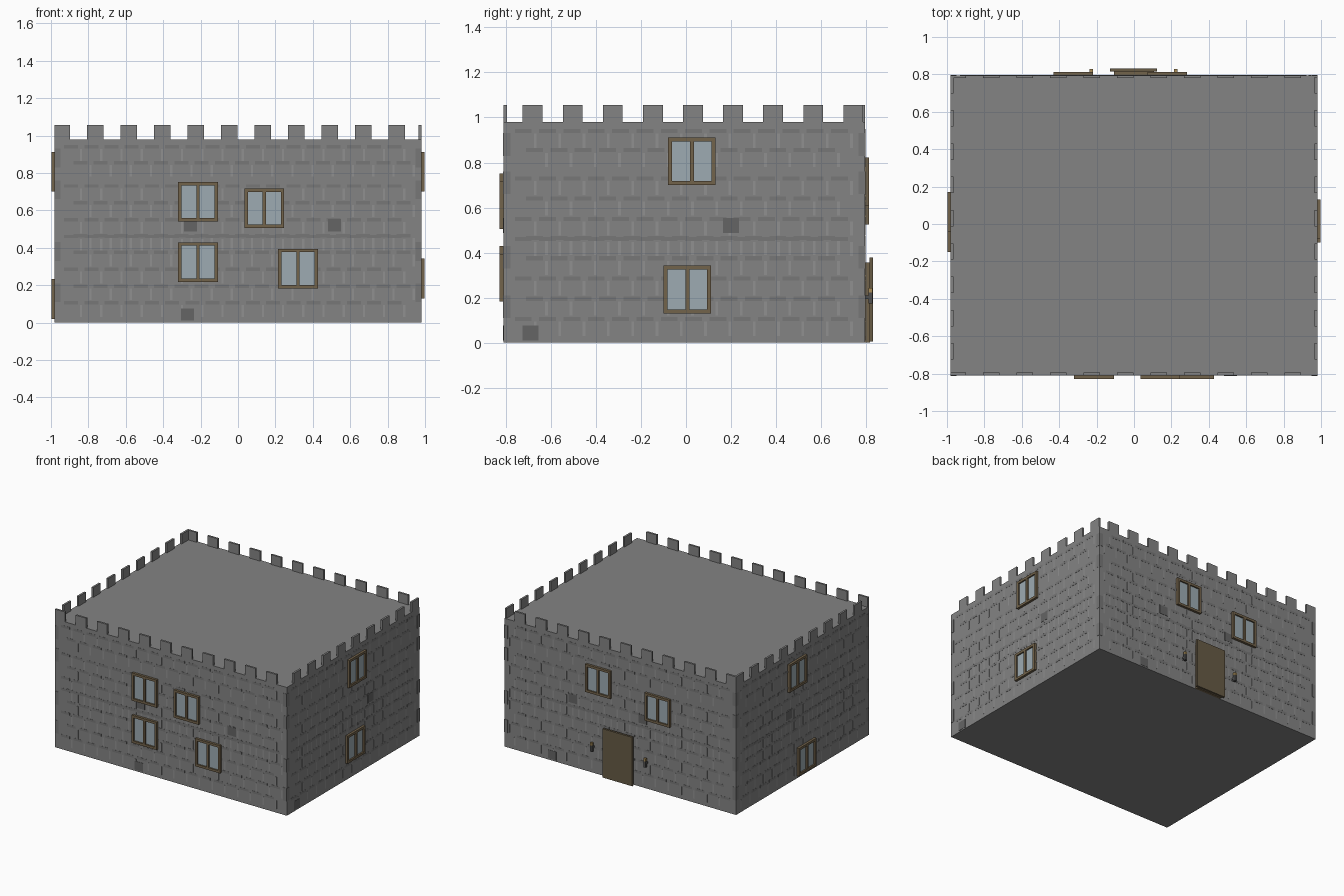
import bpy, bmesh

if "Cube" in bpy.data.objects:
    bpy.data.objects.remove(bpy.data.objects["Cube"])

X, Y0, Y1, H = 0.98, -0.81, 0.795, 0.98


def material(name, r, g, b):
    m = bpy.data.materials.new(name)
    m.diffuse_color = (r, g, b, 1)
    m.use_nodes = True
    m.node_tree.nodes["Principled BSDF"].inputs["Base Color"].default_value = m.diffuse_color
    return m


STONE = material("stone", 0.23, 0.23, 0.23)
JOINT = material("light_joint", 0.28, 0.28, 0.28)
DARK = material("shaded_stone", 0.185, 0.185, 0.185)
ODD = material("dark_stone", 0.13, 0.13, 0.13)
WOOD = material("wood", 0.17, 0.125, 0.07)
DOOR = material("door_wood", 0.135, 0.105, 0.06)
GLASS = material("glass", 0.34, 0.41, 0.45)
IRON = material("iron", 0.08, 0.08, 0.08)
FLAME = material("torch_tip", 0.40, 0.27, 0.10)

# each wall maps (u along wall, d outward, z) to the world
WALLS = {
    "front": lambda u, d, z: (u, Y0 - d, z),
    "back": lambda u, d, z: (u, Y1 + d, z),
    "right": lambda u, d, z: (X + d, u, z),
    "left": lambda u, d, z: (-X - d, u, z),
}


def boxes(name, wall, specs, mat):
    """One object from boxes given as (u0, u1, d0, d1, z0, z1) on a wall."""
    place = WALLS[wall]
    bm = bmesh.new()
    for u0, u1, d0, d1, z0, z1 in specs:
        v = [bm.verts.new(place(u, d, z))
             for z in (z0, z1) for u, d in ((u0, d0), (u1, d0), (u1, d1), (u0, d1))]
        for f in ((0, 1, 2, 3), (4, 5, 6, 7), (0, 1, 5, 4),
                  (1, 2, 6, 5), (2, 3, 7, 6), (3, 0, 4, 7)):
            bm.faces.new([v[i] for i in f])
    bmesh.ops.recalc_face_normals(bm, faces=bm.faces)
    me = bpy.data.meshes.new(name)
    bm.to_mesh(me)
    bm.free()
    me.materials.append(mat)
    ob = bpy.data.objects.new(name, me)
    bpy.context.collection.objects.link(ob)
    return ob


# solid block of the keep
boxes("keep_body", "front", [(-X, X, Y0 - Y1, 0, 0, H)], STONE)

# thin battlements flush with the wall faces
for wall in WALLS:
    if wall in ("front", "back"):
        starts = [-0.985 + 0.179 * i for i in range(11)]
    else:
        starts = [-0.725 + 0.178 * i for i in range(9)]
    lim = X if wall in ("front", "back") else Y1
    boxes(wall + "_battlements", wall,
          [(max(s, -X), min(s + 0.088, lim), -0.015, 0, H, 1.055) for s in starts], STONE)

# brick courses: shaded dashes below each course, light joints between
COURSES = [b + 0.09 * k for b in (0.105, 0.46) for k in range(5)]
COURSES = [z for z in COURSES if z < 0.82] + [0.855, 0.94]
COURSES = sorted({round(z, 3) for z in COURSES})
for wall in WALLS:
    lo, hi = (-X, X) if wall in ("front", "back") else (Y0, Y1)
    dashes, joints = [], []
    for row, z in enumerate(COURSES):
        u = lo + 0.05 + 0.05 * (row % 2)
        while u < hi - 0.11:
            dashes.append((u, u + 0.075, 0, 0.001, z - 0.009, z + 0.009))
            joints.append((u + 0.085, u + 0.097, 0, 0.001, z - 0.075, z - 0.012))
            u += 0.108
    boxes(wall + "_course_shadows", wall, dashes, DARK)
    boxes(wall + "_brick_joints", wall, joints, JOINT)
    quoins = [(a, a + 0.03, 0, 0.0015, z, z + 0.1)
              for a in (lo, hi - 0.03) for z in (0.11, 0.33, 0.66, 0.83)]
    boxes(wall + "_corner_stones", wall, quoins, DARK)

# odd darker stones
ODD_STONES = {
    "front": [(-0.255, 0.52), (0.515, 0.52), (-0.27, 0.043)],
    "right": [(0.2, 0.52), (-0.69, 0.043)],
    "back": [(0.40, 0.52), (-0.19, 0.52), (0.575, 0.043)],
    "left": [(0.16, 0.52)],
}
for wall, spots in ODD_STONES.items():
    boxes(wall + "_dark_stones", wall,
          [(u - 0.035, u + 0.035, 0, 0.002, z - 0.033, z + 0.033) for u, z in spots], ODD)

# windows: lower corner (u, z) of each square frame
WINDOWS = {
    "front": [(-0.32, 0.54), (0.035, 0.505), (-0.32, 0.217), (0.215, 0.182)],
    "right": [(-0.08, 0.70), (-0.10, 0.13)],
    "left": [(-0.04, 0.70), (-0.15, 0.02)],
    "back": [(0.072, 0.61), (-0.43, 0.525)],
}
S, B, D = 0.212, 0.018, 0.018
for wall, spots in WINDOWS.items():
    for i, (u, z) in enumerate(spots):
        name = f"{wall}_window_{i + 1}"
        m = u + S / 2
        boxes(name + "_frame", wall, [
            (u, u + S, 0, D, z, z + B), (u, u + S, 0, D, z + S - B, z + S),
            (u, u + B, 0, D, z + B, z + S - B), (u + S - B, u + S, 0, D, z + B, z + S - B),
            (m - 0.009, m + 0.009, 0, D, z + B, z + S - B)], WOOD)
        boxes(name + "_glass", wall, [(u + B, u + S - B, 0, 0.007, z + B, z + S - B)], GLASS)

# door: inner panel with a larger outer slab
boxes("door_backing", "back", [(-0.108, 0.108, 0, 0.022, 0.0, 0.357)], WOOD)
boxes("door", "back", [(-0.127, 0.123, 0.02, 0.036, 0.005, 0.378)], DOOR)

# torches beside the door
for side, u in (("left", 0.223), ("right", -0.228)):
    boxes(side + "_torch_holder", "back", [
        (u - 0.009, u + 0.009, 0.016, 0.034, 0.175, 0.222),
        (u - 0.006, u + 0.006, 0, 0.018, 0.195, 0.21)], IRON)
    boxes(side + "_torch_tip", "back",
          [(u - 0.009, u + 0.009, 0.016, 0.034, 0.222, 0.242)], FLAME)
